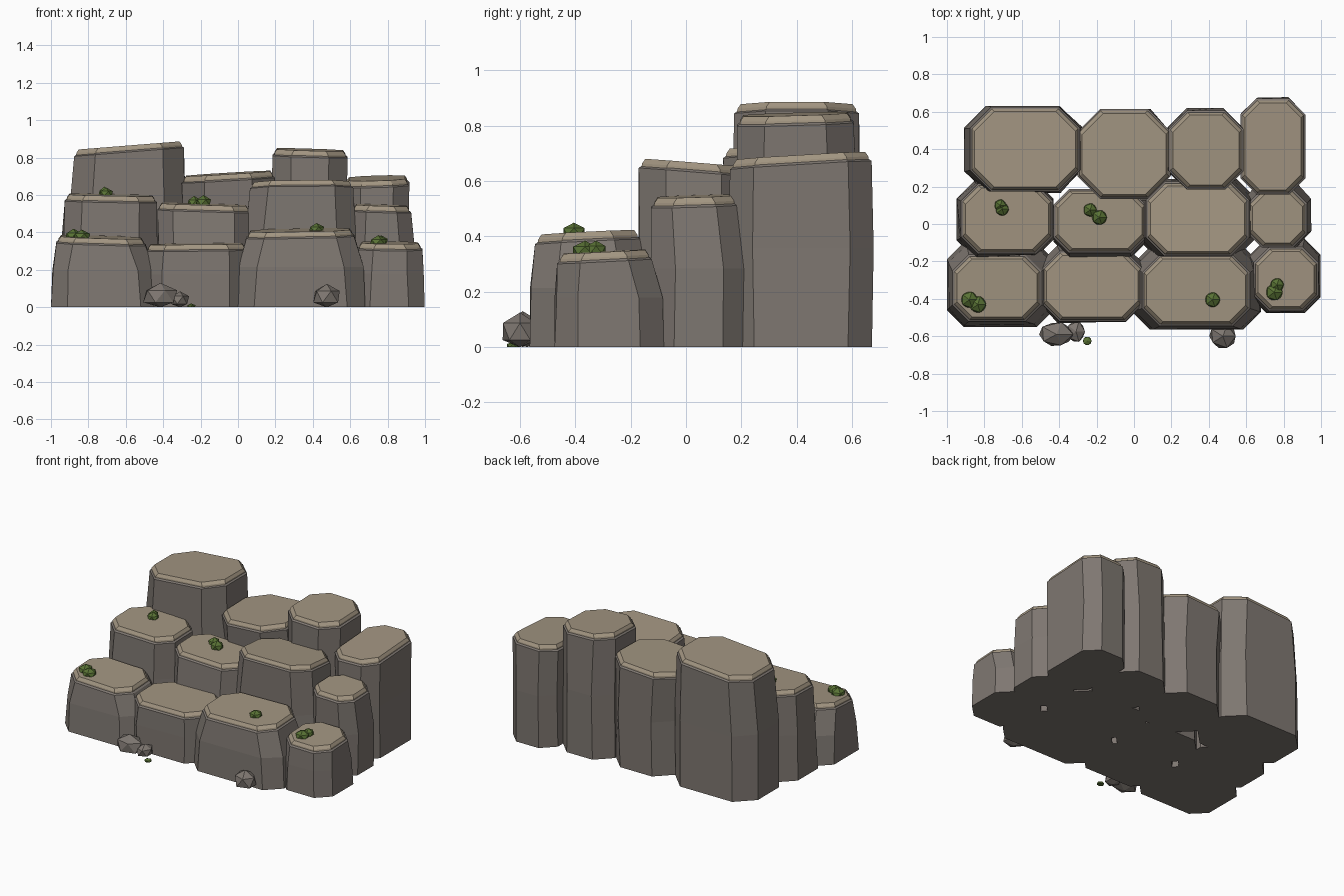
import bpy, bmesh, random
from mathutils import Vector

if "Cube" in bpy.data.objects:
    bpy.data.objects.remove(bpy.data.objects["Cube"])

random.seed(4)

def material(name, rgb):
    m = bpy.data.materials.new(name)
    m.diffuse_color = (*rgb, 1)
    m.use_nodes = True
    m.node_tree.nodes["Principled BSDF"].inputs["Base Color"].default_value = m.diffuse_color
    return m

STONE = material("stone", (0.21, 0.185, 0.165))
TAN = material("worn_top", (0.36, 0.30, 0.22))
GREEN = material("moss", (0.10, 0.17, 0.035))

def finish(name, bm, mat):
    bmesh.ops.recalc_face_normals(bm, faces=bm.faces)
    me = bpy.data.meshes.new(name)
    bm.to_mesh(me)
    bm.free()
    me.materials.append(mat)
    ob = bpy.data.objects.new(name, me)
    bpy.context.collection.objects.link(ob)

def loft(name, rings, mat):
    bm = bmesh.new()
    vs = [[bm.verts.new(p) for p in r] for r in rings]
    for a, b in zip(vs, vs[1:]):
        for i in range(len(a)):
            j = (i + 1) % len(a)
            bm.faces.new((a[i], a[j], b[j], b[i]))
    bm.faces.new(vs[0][::-1])
    bm.faces.new(vs[-1])
    finish(name, bm, mat)

def octagon(box, cut, z, jitter=0.0):
    """Rectangle with cut corners; z is a function of x and y."""
    x0, x1, y0, y1 = box
    pts = [(x0 + cut, y0), (x1 - cut, y0), (x1, y0 + cut), (x1, y1 - cut),
           (x1 - cut, y1), (x0 + cut, y1), (x0, y1 - cut), (x0, y0 + cut)]
    out = []
    for x, y in pts:
        x += random.uniform(-jitter, jitter)
        y += random.uniform(-jitter, jitter)
        out.append(Vector((x, y, z(x, y))))
    return out

def grow(box, d):
    return (box[0] - d, box[1] + d, box[2] - d, box[3] + d)

def column(name, base, top, h, tx, ty, bulge):
    """Tapered stone block with a stepped, slightly tilted cap."""
    cx, cy = (top[0] + top[1]) / 2, (top[2] + top[3]) / 2
    plane = lambda d: (lambda x, y: h - d + tx * (x - cx) + ty * (y - cy))
    cut = 0.25 * min(top[1] - top[0], top[3] - top[2])
    mid = [b * bulge + t * (1 - bulge) for b, t in zip(base, top)]
    loft(name, [octagon(base, cut * 1.1, lambda x, y: 0),
                octagon(mid, cut * 1.1, lambda x, y: h * 0.52, 0.008),
                octagon(grow(top, 0.016), cut * 1.08, plane(0.035)),
                octagon(grow(top, 0.003), cut * 1.04, plane(0.025))], STONE)
    loft(name + "_cap", [octagon(grow(top, 0.006), cut, plane(0.032)),
                         octagon(grow(top, 0.004), cut, plane(0.018)),
                         octagon(grow(top, -0.008), cut, plane(0))], TAN)

# Columns: base box, top box (x0, x1, y0, y1), height, tilt in x, tilt in y, bulge
COLUMNS = {
    "back_1": ((-.91, -.28, .17, .63), (-.86, -.305, .19, .61), .865, .08, 0, .95),
    "back_2": ((-.29, .20, .16, .61), (-.285, .18, .15, .60), .715, .06, .02, 1.3),
    "back_3": ((.18, .58, .18, .62), (.20, .57, .20, .59), .842, -.03, .03, .9),
    "back_4": ((.57, .915, .16, .672), (.585, .90, .175, .655), .69, .03, .06, 1.0),
    "middle_1": ((-.95, -.43, -.18, .23), (-.91, -.45, -.145, .20), .60, -.02, .03, .75),
    "middle_2": ((-.43, .07, -.18, .18), (-.415, .05, -.14, .17), .55, -.03, .03, .9),
    "middle_3": ((.02, .65, -.18, .24), (.08, .60, -.155, .21), .665, .01, -.08, .75),
    "middle_4": ((.60, .945, -.12, .21), (.625, .91, -.11, .17), .545, -.03, .03, 1.1),
    "front_1": ((-1.0, -.43, -.55, -.10), (-.955, -.51, -.505, -.18), .375, -.03, .05, .8),
    "front_2": ((-.50, .05, -.525, -.12), (-.475, .03, -.505, -.16), .338, .01, .02, 1.0),
    "front_3": ((-.01, .68, -.565, -.12), (.06, .605, -.53, -.18), .412, .02, .05, .8),
    "front_4": ((.62, .998, -.475, -.08), (.655, .97, -.45, -.14), .345, -.01, .05, .85),
}
for n, args in COLUMNS.items():
    column("rock_" + n, *args)

# Loose boulders at the foot
def boulder(name, x, y, sx, sy, h):
    bm = bmesh.new()
    bmesh.ops.create_icosphere(bm, subdivisions=1, radius=1)
    for v in bm.verts:
        k = random.uniform(0.9, 1.08)
        v.co = Vector((x + v.co.x * sx * k, y + v.co.y * sy * k,
                       max(0, h * (0.45 + 0.55 * v.co.z))))
    finish(name, bm, STONE)

boulder("boulder_large", -.415, -.59, .10, .075, .13)
boulder("boulder_small", -.31, -.575, .055, .06, .085)
boulder("boulder_right", .475, -.60, .08, .07, .125)

# Moss tufts: squat faceted domes
TUFTS = [(-.88, -.405, .365, .05, .055), (-.835, -.43, .365, .05, .05),
         (-.715, .10, .595, .035, .05), (-.705, .08, .595, .04, .045),
         (-.235, .075, .545, .04, .05), (-.185, .035, .545, .045, .055),
         (.42, -.405, .405, .045, .045), (.75, -.365, .335, .05, .05),
         (.765, -.325, .34, .04, .045), (-.25, -.625, 0, .026, .02)]
for i, (x, y, z, r, h) in enumerate(TUFTS):
    bm = bmesh.new()
    bmesh.ops.create_icosphere(bm, subdivisions=1, radius=1)
    for v in bm.verts:
        v.co = Vector((x + v.co.x * r, y + v.co.y * r, z + max(0, v.co.z + 0.25) * h / 1.25))
    finish(f"moss_tuft_{i + 1}", bm, GREEN)
